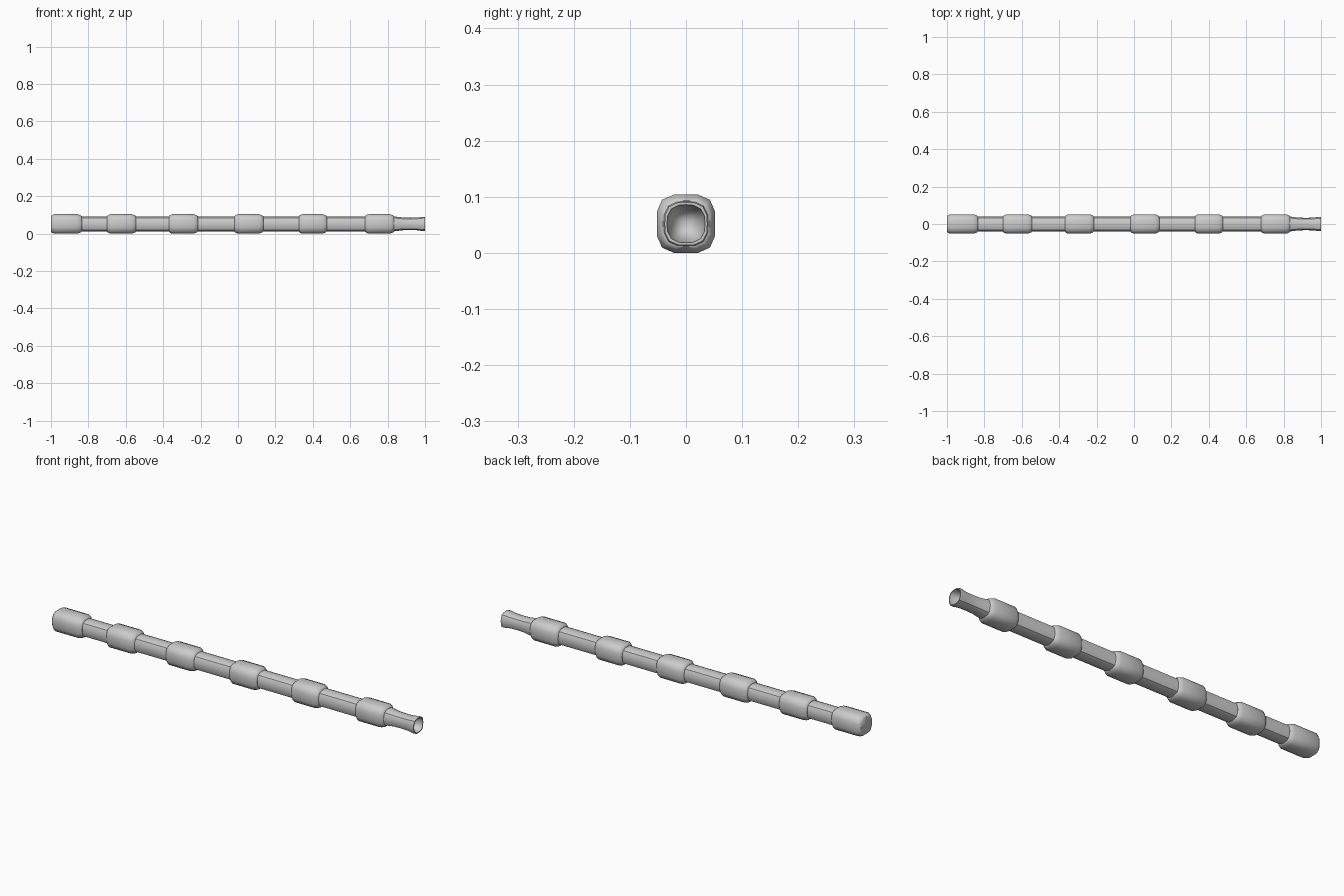
import bpy, bmesh, math
from mathutils import Vector

if "Cube" in bpy.data.objects:
    bpy.data.objects.remove(bpy.data.objects["Cube"])

CZ = 0.052  # axis height


def section(square):
    # 24-sided rounded-square outline, unit half width; square 0 = circle, 1 = boxy
    quarter = [(1.0, 0.0), (1.0, 0.41), (0.82, 0.82), (0.41, 1.0)]
    pts = []
    for k in range(4):
        a = k * math.pi / 2
        for x, y in quarter:
            u, v = x * math.cos(a) - y * math.sin(a), x * math.sin(a) + y * math.cos(a)
            r = math.hypot(u, v)
            f = square + (1 - square) / r
            pts.append((u * f, v * f))
    return pts


def tube(name, rings, angle=35):
    # rings: (x, half width, squareness); half width 0 closes to a point
    bm = bmesh.new()
    prev = None
    for x, r, sq in rings:
        if r == 0:
            cur = [bm.verts.new((x, 0, CZ))]
        else:
            cur = [bm.verts.new((x, u * r, CZ + v * r)) for u, v in section(sq)]
        if prev:
            n = max(len(prev), len(cur))
            for i in range(n):
                j = (i + 1) % n
                if len(prev) == 1:
                    bm.faces.new((prev[0], cur[j], cur[i]))
                elif len(cur) == 1:
                    bm.faces.new((prev[i], prev[j], cur[0]))
                else:
                    bm.faces.new((prev[i], prev[j], cur[j], cur[i]))
        prev = cur
    bmesh.ops.recalc_face_normals(bm, faces=bm.faces)
    me = bpy.data.meshes.new(name)
    bm.to_mesh(me)
    bm.free()
    ob = bpy.data.objects.new(name, me)
    bpy.context.collection.objects.link(ob)
    bpy.context.view_layer.objects.active = ob
    ob.select_set(True)
    bpy.ops.object.shade_smooth_by_angle(angle=math.radians(angle))
    ob.select_set(False)
    return ob


# long shaft with narrowed, flared and hollow mouth
tube("shaft", [
    (-0.99, 0, .8), (-0.99, 0.04, .8), (0.83, 0.04, .8), (0.85, 0.038, .8),
    (0.88, 0.034, .8), (0.92, 0.033, .8), (0.96, 0.034, .8), (0.985, 0.038, .8),
    (1.0, 0.038, .8), (1.0, 0.034, .6), (0.98, 0.032, .5), (0.88, 0, .5)])

# thick collars along the shaft
spans = [(-1.0, -0.835), (-0.70, -0.545), (-0.37, -0.215),
         (-0.018, 0.135), (0.325, 0.475), (0.68, 0.835)]
for i, (a, b) in enumerate(spans):
    tube(f"collar_{i + 1}", [
        (a, 0, 1), (a, 0.042, 1), (a + 0.006, 0.047, 1), (a + 0.018, 0.052, 1),
        (b - 0.022, 0.052, 1), (b - 0.006, 0.046, 1), (b, 0.041, 1), (b, 0, 1)], 50)
